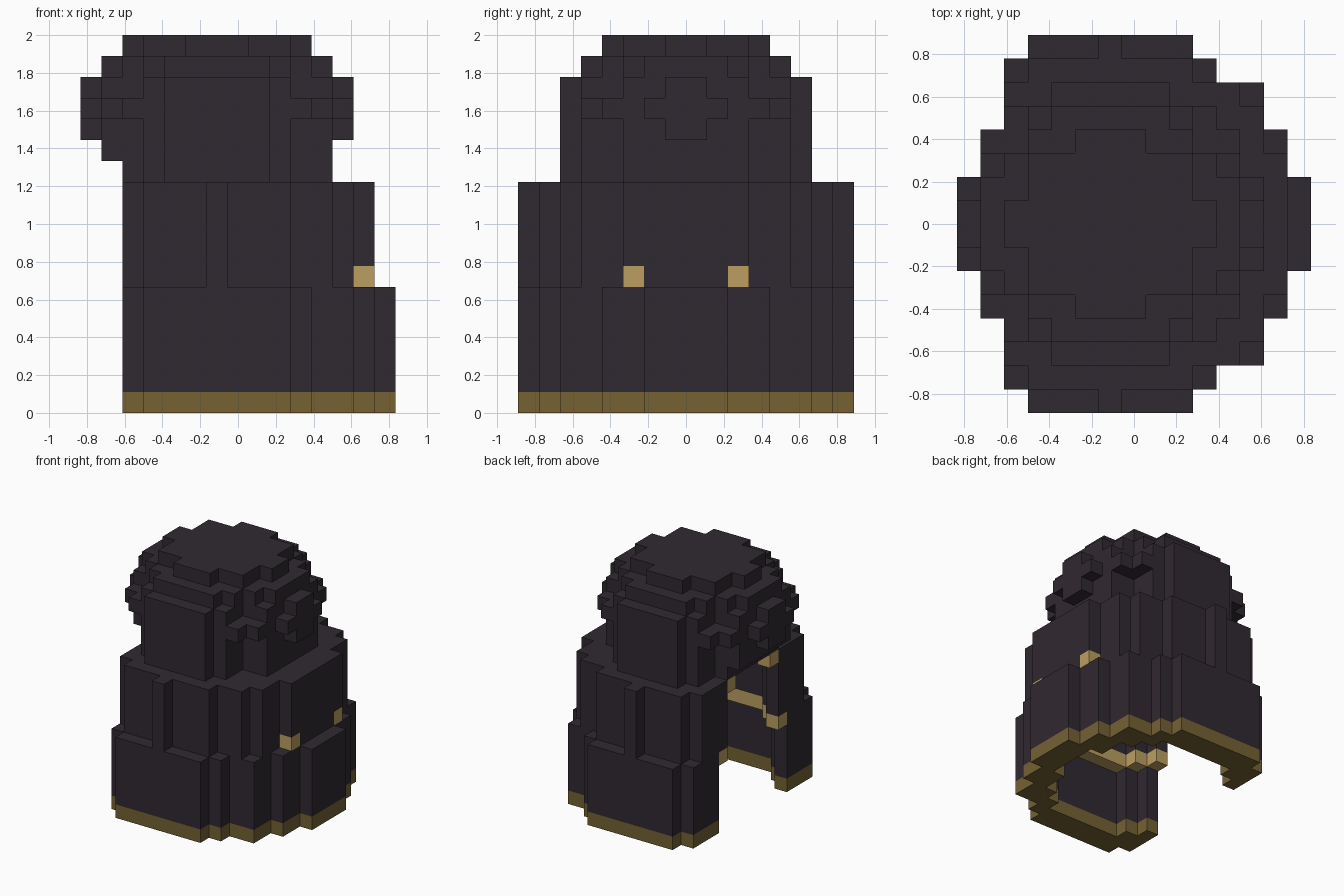
import bpy, bmesh
from math import radians

U = 1 / 9          # edge of one block
cells = {}         # (x, y, z) block -> part name


def material(name, rgb):
    m = bpy.data.materials.new(name)
    m.use_nodes = True
    m.diffuse_color = (*rgb, 1)
    m.node_tree.nodes["Principled BSDF"].inputs["Base Color"].default_value = (*rgb, 1)
    return m


def blocks(rows, z0, z1):
    """Blocks of a stepped plan; each row is (half depth, first x, last x)."""
    return {(x, y, z) for depth, x0, x1 in rows for x in range(x0, x1 + 1)
            for y in range(-depth, depth) for z in range(z0, z1)}


def shell(part, outer, inner, z0, z1):
    for c in blocks(outer, z0, z1) - blocks(inner, z0, z1):
        cells[c] = part


SIDES = [(1, 0, 0), (-1, 0, 0), (0, 1, 0), (0, -1, 0), (0, 0, 1), (0, 0, -1)]


def build(part, mat):
    """Make the outside faces of a part and merge the flat areas."""
    bm = bmesh.new()
    for c in [c for c, p in cells.items() if p == part]:
        for d in SIDES:
            if tuple(a + b for a, b in zip(c, d)) in cells:
                continue
            axis = next(i for i in range(3) if d[i])
            v, w = (axis + 1) % 3, (axis + 2) % 3
            quad = []
            for s, t in ((0, 0), (1, 0), (1, 1), (0, 1)):
                p = list(c)
                p[axis] += d[axis] > 0
                p[v] += s
                p[w] += t
                quad.append(bm.verts.new(((p[0] - 0.5) * U, p[1] * U, p[2] * U)))
            bm.faces.new(quad if d[axis] > 0 else quad[::-1])
    bmesh.ops.remove_doubles(bm, verts=bm.verts[:], dist=U / 50)
    bmesh.ops.dissolve_limit(bm, angle_limit=radians(1), verts=bm.verts[:], edges=bm.edges[:])
    bmesh.ops.triangulate(bm, faces=[f for f in bm.faces if len(f.verts) > 4])
    mesh = bpy.data.meshes.new(part)
    bm.to_mesh(mesh)
    bm.free()
    mesh.materials.append(mat)
    bpy.context.collection.objects.link(bpy.data.objects.new(part, mesh))


if "Cube" in bpy.data.objects:
    bpy.data.objects.remove(bpy.data.objects["Cube"])

cloth = material("dark_cloth", (0.030, 0.0225, 0.030))
trim = material("dark_gold", (0.178, 0.122, 0.034))
gold = material("light_gold", (0.50, 0.345, 0.115))

# Skirt, open on the -x side, with its hem and the inner band above it
skirt = [(8, -4, 2), (7, -5, 3), (6, -5, 5), (4, -5, 6), (2, -5, 7)]
skirt_inside = [(6, -3, 2), (5, -4, 3), (4, -5, 4), (2, -5, 5)]
lining = [(5, -3, 2), (4, -4, 3), (3, -5, 4)]
shell("cloak_skirt", skirt, skirt_inside, 1, 6)
shell("cloak_hem", skirt, skirt_inside, 0, 1)
shell("inner_band", skirt_inside, lining, 5, 6)

# Upper cloak with a ridge on each side and a closed shoulder
upper = [(7, -4, 2), (6, -5, 4), (5, -5, 5), (3, -5, 6), (8, -1, -1)]
neck = [(5, -3, 1), (4, -4, 2), (3, -5, 3)]
shell("cloak_upper", upper, lining, 6, 10)
shell("cloak_upper", upper, neck, 10, 11)

# Hood: hollow body, rounded band, raised crosses and stepped crown
hood = [(6, -3, 1), (5, -4, 2), (3, -6, 4)]
hood_inside = [(5, -3, 1), (2, -5, 3)]
shell("hood", hood, hood_inside[:1] + [(3, -6, -6), (2, -4, 3)], 11, 12)
shell("hood", hood, hood_inside, 12, 16)
shell("hood", [(5, -5, 3), (4, -6, 4), (2, -7, 5)], hood + hood_inside, 14, 15)
shell("hood", [(1, -7, 5)], hood, 13, 16)
shell("hood", [(5, -3, 1), (4, -4, 2), (3, -5, 3), (2, -6, 4)], [], 16, 17)
shell("hood", [(4, -2, 0), (3, -4, 2), (1, -5, 3)], [], 17, 18)

# Clasps at the waist and at the neck opening
for x, z in ((6, 6), (-5, 10)):
    shell("clasps", [(3, x, x)], [(2, x, x)], z, z + 1)

for part, mat in (("cloak_skirt", cloth), ("cloak_upper", cloth), ("hood", cloth),
                  ("cloak_hem", trim), ("inner_band", gold), ("clasps", gold)):
    build(part, mat)
